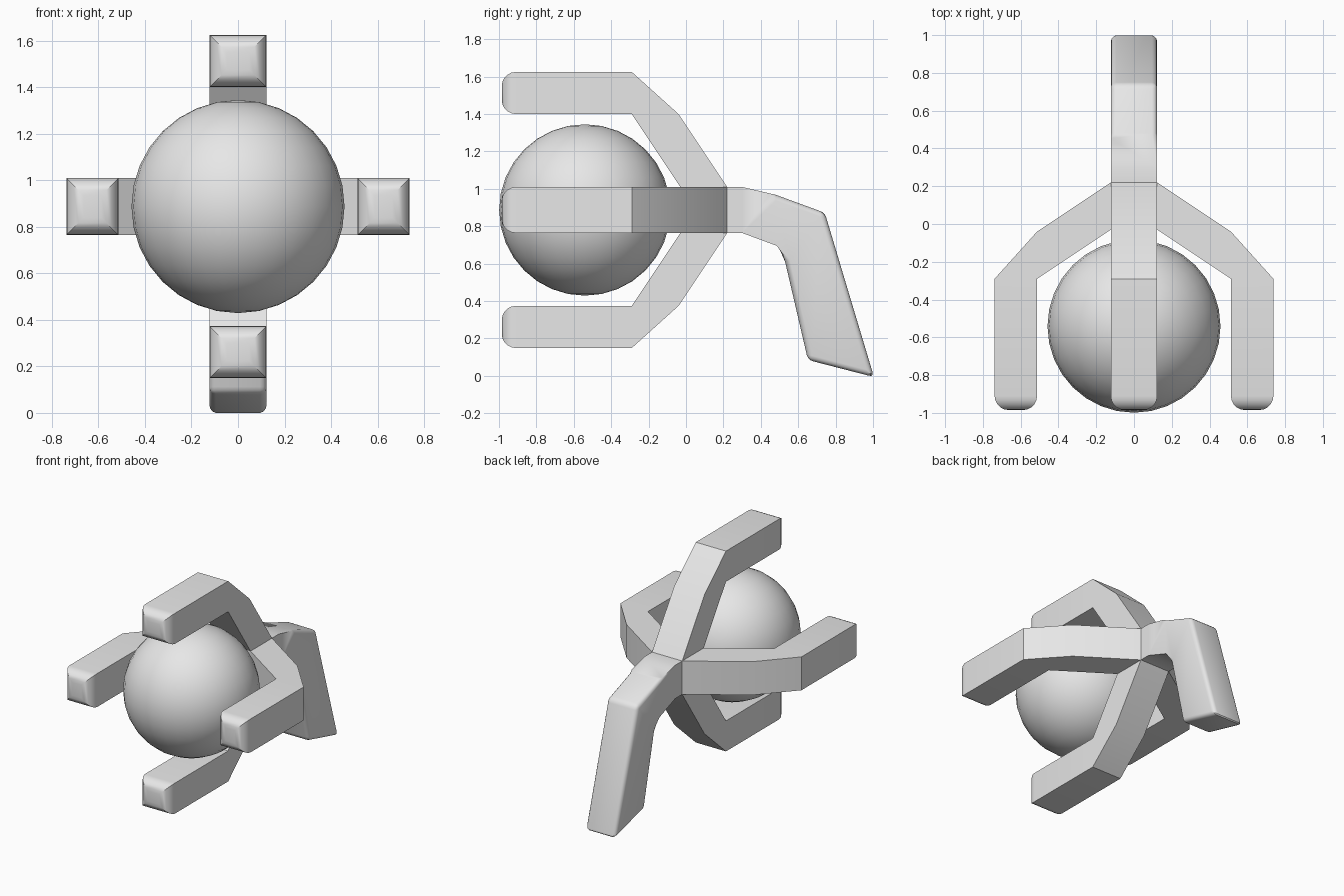
import bpy, bmesh, math
from mathutils import Matrix, Vector

if "Cube" in bpy.data.objects:
    bpy.data.objects.remove(bpy.data.objects["Cube"])

W = 0.123                        # half width of every bar
HUB = Vector((0, 0, 0.887))      # axis of the claw

grey = bpy.data.materials.new("plain grey")
grey.diffuse_color = (0.8, 0.8, 0.8, 1)
grey.use_nodes = True
grey.node_tree.nodes["Principled BSDF"].inputs["Base Color"].default_value = grey.diffuse_color


def finish(name, bm):
    """Turn a bmesh into a shaded object."""
    bmesh.ops.recalc_face_normals(bm, faces=bm.faces)
    me = bpy.data.meshes.new(name)
    bm.to_mesh(me)
    bm.free()
    me.materials.append(grey)
    me.shade_smooth()
    me.set_sharp_from_angle(angle=math.radians(30))
    ob = bpy.data.objects.new(name, me)
    bpy.context.collection.objects.link(ob)
    return ob


def bar(pairs):
    """Rectangular bar lofted through (outer, inner) point pairs in the y-z plane."""
    bm = bmesh.new()
    rings = []
    for (ay, az), (by, bz) in pairs:
        rings.append([bm.verts.new(p) for p in
                      ((-W, ay, az), (W, ay, az), (W, by, bz), (-W, by, bz))])
    for r, s in zip(rings, rings[1:]):
        for i in range(4):
            j = (i + 1) % 4
            bm.faces.new((r[i], r[j], s[j], s[i]))
    bm.faces.new(rings[0])
    bm.faces.new(rings[-1])
    bmesh.ops.recalc_face_normals(bm, faces=bm.faces)
    return bm


# hub block
bm = bmesh.new()
bmesh.ops.create_cube(bm, size=1)
bmesh.ops.scale(bm, vec=(2 * W, 0.25, 2 * W), verts=bm.verts)
bmesh.ops.translate(bm, vec=HUB + Vector((0, 0.095, 0)), verts=bm.verts)
finish("hub", bm)

# four bent fingers around the hub, with rounded tips
finger = [((0.22, W), (-0.03, W)),
          ((-0.04, 0.513), (-0.29, 0.513)),
          ((-0.29, 0.738), (-0.291, 0.513)),
          ((-0.985, 0.738), (-0.985, 0.513))]
for k, side in enumerate(("top", "right", "bottom", "left")):
    bm = bar(finger)
    tip = [e for e in bm.edges if all(v.co.y < -0.9 for v in e.verts)]
    bmesh.ops.bevel(bm, geom=tip, offset=0.075, segments=5, profile=0.5,
                    affect='EDGES', clamp_overlap=True)
    bm.transform(Matrix.Translation(HUB) @ Matrix.Rotation(k * math.pi / 2, 4, 'Y'))
    finish(side + "_finger", bm)

# rear leg bending down to the floor, edges softened past the bend
bm = bar([((0.22, 1.01), (0.22, 0.764)),
          ((0.30, 1.01), (0.30, 0.764)),
          ((0.48, 0.968), (0.495, 0.692)),
          ((0.742, 0.872), (0.53, 0.61)),
          ((1.005, -0.006), (0.652, 0.085))])
soft = [e for e in bm.edges if all(v.co.y > 0.45 for v in e.verts)
        and e.calc_face_angle(0) > math.radians(35)]
bmesh.ops.bevel(bm, geom=soft, offset=0.028, segments=3, profile=0.5,
                affect='EDGES', clamp_overlap=True)
finish("rear_leg", bm)

# ball held by the fingers
bm = bmesh.new()
bmesh.ops.create_uvsphere(bm, u_segments=32, v_segments=16, radius=0.458)
bmesh.ops.translate(bm, vec=(0, -0.541, 0.887), verts=bm.verts)
finish("ball", bm)
